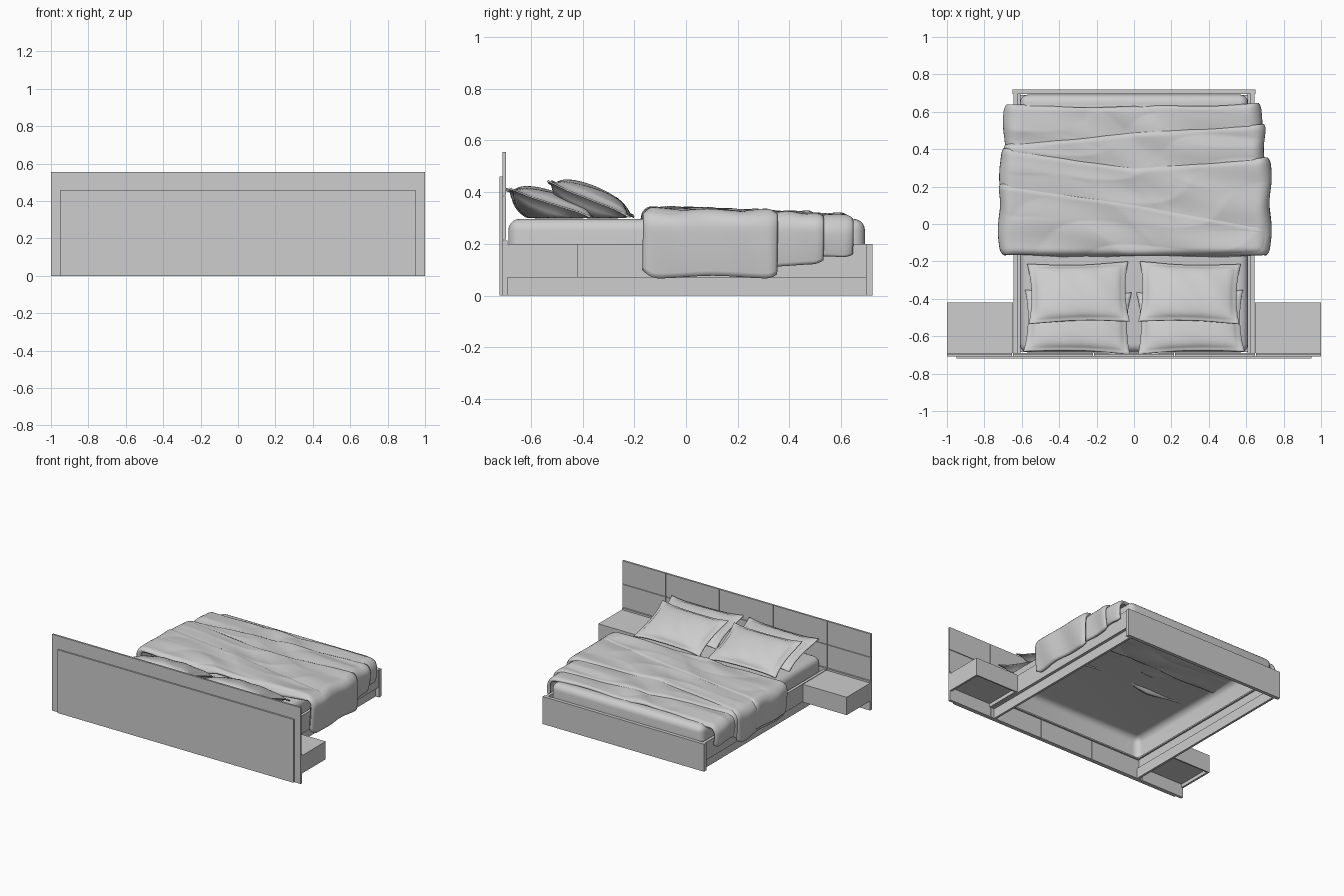
import bpy, bmesh, math
from mathutils import Matrix, Vector

if "Cube" in bpy.data.objects:
    bpy.data.objects.remove(bpy.data.objects["Cube"])

grey = bpy.data.materials.new("light_grey")
grey.diffuse_color = (0.61, 0.61, 0.61, 1)
grey.use_nodes = True
grey.node_tree.nodes["Principled BSDF"].inputs["Base Color"].default_value = grey.diffuse_color


def finish(name, bm, smooth=False):
    me = bpy.data.meshes.new(name)
    bm.to_mesh(me)
    bm.free()
    me.materials.append(grey)
    ob = bpy.data.objects.new(name, me)
    bpy.context.collection.objects.link(ob)
    if smooth:
        for p in me.polygons:
            p.use_smooth = True
    return ob


def box(name, x, y, z, open_bottom=False):
    """Box from (min, max) ranges."""
    bm = bmesh.new()
    bmesh.ops.create_cube(bm, size=1)
    for v in bm.verts:
        v.co = Vector([(r[0] + r[1]) / 2 + c * (r[1] - r[0]) for c, r in zip(v.co, (x, y, z))])
    if open_bottom:
        bm.normal_update()
        bmesh.ops.delete(bm, geom=[f for f in bm.faces if f.normal.z < -0.5], context='FACES_ONLY')
    return finish(name, bm)


def grid_faces(bm, rows):
    for a, b in zip(rows, rows[1:]):
        for i in range(len(a) - 1):
            bm.faces.new((a[i], a[i + 1], b[i + 1], b[i]))


# headboard: rear board, groove board, thicker lower row and two rows of wall panels
box("headboard_backing", (-0.95, 0.95), (-0.72, -0.709), (0, 0.46))
box("headboard_groove_board", (-1, 1), (-0.709, -0.705), (0, 0.555))
columns = [-1, -0.65, -0.217, 0.217, 0.65, 1]
for z0, z1, front in ((0, 0.213, -0.69), (0.217, 0.383, -0.695), (0.387, 0.555, -0.695)):
    for a, b in zip(columns, columns[1:]):
        g0 = 0 if a == -1 else 0.002
        g1 = 0 if b == 1 else 0.002
        box("headboard_panel", (a + g0, b - g1), (-0.706, front), (z0, z1))

# bed frame: footboard, side rails and recessed plinth
box("footboard", (-0.65, 0.65), (0.695, 0.72), (0, 0.2))
for s in (-1, 1):
    def side(a, b):
        return tuple(sorted((s * a, s * b)))
    box("side_rail", side(0.622, 0.643), (-0.69, 0.696), (0.07, 0.2))
    box("plinth_side", side(0.606, 0.622), (-0.69, 0.696), (0, 0.075))
    # nightstand: top, walls, drawer front and raised bottom
    box("nightstand_top", side(0.648, 1), (-0.69, -0.43), (0.185, 0.2))
    box("nightstand_inner_wall", side(0.648, 0.662), (-0.69, -0.43), (0.07, 0.185))
    box("nightstand_outer_wall", side(0.986, 1), (-0.69, -0.43), (0.07, 0.185))
    box("nightstand_bottom", side(0.66, 0.988), (-0.69, -0.43), (0.095, 0.11))
    box("drawer_front", side(0.648, 1), (-0.43, -0.42), (0.07, 0.2))
    # gathered hem under the fitted sheet
    box("sheet_hem_side", side(0.598, 0.61), (-0.685, 0.69), (0.135, 0.145))
    box("sheet_hem_end", (-0.608, 0.608), (-0.685, -0.672) if s < 0 else (0.677, 0.69), (0.135, 0.145))

# mattress in a fitted sheet, open underneath, with rounded edges
mattress = box("mattress", (-0.61, 0.61), (-0.687, 0.692), (0.135, 0.297), True)
bev = mattress.modifiers.new("round", 'BEVEL')
bev.width, bev.segments = 0.045, 5
for p in mattress.data.polygons:
    p.use_smooth = True


def ridge(t):
    """Soft-valleyed, sharp-crested wave for cloth creases."""
    return 1 - 2 * abs(math.sin(t)) ** 0.8


def wrinkle(x, y):
    return (0.004 * math.sin(26 * y + 7 * x + 2 * math.sin(4 * x))
            + 0.003 * ridge(19 * y - 4 * x + 1.5 * math.sin(5 * x + 7 * y)) * math.sin(3 * x + 8 * y)
            + 0.003 * ridge(14 * y + 7 * x + 1.2 * math.sin(6 * x)) * math.cos(4 * x - 5 * y))


def lerp3(pts, x):
    """Value through left, middle and right points."""
    l, m, r = pts
    k = max(-1, min(1, x / 0.7))
    return m + (r - m) * k if k > 0 else m + (l - m) * -k


def drape(name, head, foot, left, right, top, hem_left, hem_right, head_drop=0.0):
    """Blanket layer lying across the bed and hanging down both sides."""
    bm = bmesh.new()
    rows, n, m, r = [], 110, 60, 0.07
    for j in range(m + 1):
        v = j / m
        row = []
        for i in range(n + 1):
            t = 2 * i / n - 1
            s, a = (1 if t > 0 else -1), abs(t)
            w, hem = (right, hem_right) if t > 0 else (left, hem_left)
            # rounded hem corners
            hem += 0.03 * (max(0, 1 - v / 0.12) ** 2 + 0.5 * max(0, 1 - (1 - v) / 0.08) ** 2)
            if a < 0.7:
                x, z, side = a / 0.7 * (w - r), top, 0
            elif a < 0.82:
                q = (a - 0.7) / 0.12 * math.pi / 2
                x, z, side = w - r + r * math.sin(q), top - r + r * math.cos(q), math.sin(q)
            else:
                q = (a - 0.82) / 0.18
                x, z, side = w - 0.012 * q * q, top - r + (hem - top + r) * q, 1
            x *= s
            y0, y1 = lerp3(head, x), lerp3(foot, x)
            y = y0 + (y1 - y0) * v + 0.006 * math.sin(9 * x + 3 * z)
            # rounded edges at both ends
            e0, e1 = max(0, 1 - (y - y0) / 0.05), max(0, 1 - (y1 - y) / 0.03)
            tuck = head_drop * e0 ** 3 + 0.012 * e1 ** 2
            k = wrinkle(x, y) - tuck
            z += k * (1 - side)
            x += s * side * (0.006 * math.sin(22 * y + 9 * z) - tuck * 0.7)
            if a > 0.82:
                z += 0.005 * q * math.sin(15 * y)
            row.append(bm.verts.new((x, y, z)))
        rows.append(row)
    grid_faces(bm, rows)
    ob = finish(name, bm, True)
    sol = ob.modifiers.new("thickness", 'SOLIDIFY')
    sol.thickness, sol.offset = 0.022, -1
    return ob


# layered bedding, lowest layer first
drape("bed_cover", (0.1, 0.1, 0.1), (0.635, 0.625, 0.645), 0.695, 0.68, 0.313, 0.15, 0.147)
drape("folded_blanket", (0, 0, 0), (0.42, 0.49, 0.53), 0.705, 0.7, 0.323, 0.13, 0.117)
drape("duvet", (-0.165, -0.17, -0.172), (0.4, 0.3, 0.35), 0.715, 0.73, 0.332, 0.10, 0.072, 0.03)
drape("duvet_fold", (-0.17, -0.175, -0.165), (0.21, 0.11, -0.02), 0.722, 0.72, 0.338, 0.12, 0.1, 0.035)


def pillow(name, cx, cy, cz, hw, hl, up, down, tilt, turn):
    """Stuffed cushion with a flat flange and pulled-out corners."""
    bm = bmesh.new()
    n = 32
    for s, thick in ((1, up), (-1, down)):
        rows = []
        for j in range(n + 1):
            row = []
            for i in range(n + 1):
                u, v = 2 * i / n - 1, 2 * j / n - 1
                x = hw * u * (1 - 0.07 * (1 - v * v) * u * u)
                y = hl * v * (1 - 0.09 * (1 - u * u) * v * v)
                a, b = max(0, 1 - (u / 0.92) ** 2), max(0, 1 - (v / 0.9) ** 2)
                z = s * (0.003 + thick * (a * b) ** 0.45)
                z += 0.003 * math.sin(9 * u + 4 * v + cx * 9) * a * b
                z += 0.006 * math.sin(6 * u + 5 * v) * (u * u * v * v)
                row.append(bm.verts.new((x, y, z)))
            rows.append(row)
        grid_faces(bm, rows if s > 0 else rows[::-1])
        # flange rim joins the two halves
        ring = rows[0] + [r[-1] for r in rows[1:]] + rows[-1][-2::-1] + [r[0] for r in rows[-2:0:-1]]
        if s > 0:
            upper = ring
    for i in range(len(ring)):
        k = (i + 1) % len(ring)
        bm.faces.new((ring[i], ring[k], upper[k], upper[i]))
    mat = (Matrix.Translation((cx, cy, cz)) @ Matrix.Rotation(math.radians(turn), 4, 'Z')
           @ Matrix.Rotation(math.radians(-tilt), 4, 'X'))
    bmesh.ops.transform(bm, matrix=mat, verts=bm.verts)
    # the stuffing rests flat on the mattress
    for v in bm.verts:
        v.co.z = max(v.co.z, 0.299 + 0.1 * max(0, v.co.z - 0.28))
    return finish(name, bm, True)


# two leaning pillows on each side
for s in (-1, 1):
    pillow("back_pillow", s * 0.302, -0.525, 0.355, 0.285, 0.175, 0.045, 0.085, 18, s * 1.5)
    pillow("front_pillow", s * 0.297, -0.368, 0.373, 0.27, 0.175, 0.047, 0.085, 22, -s * 1.5)
